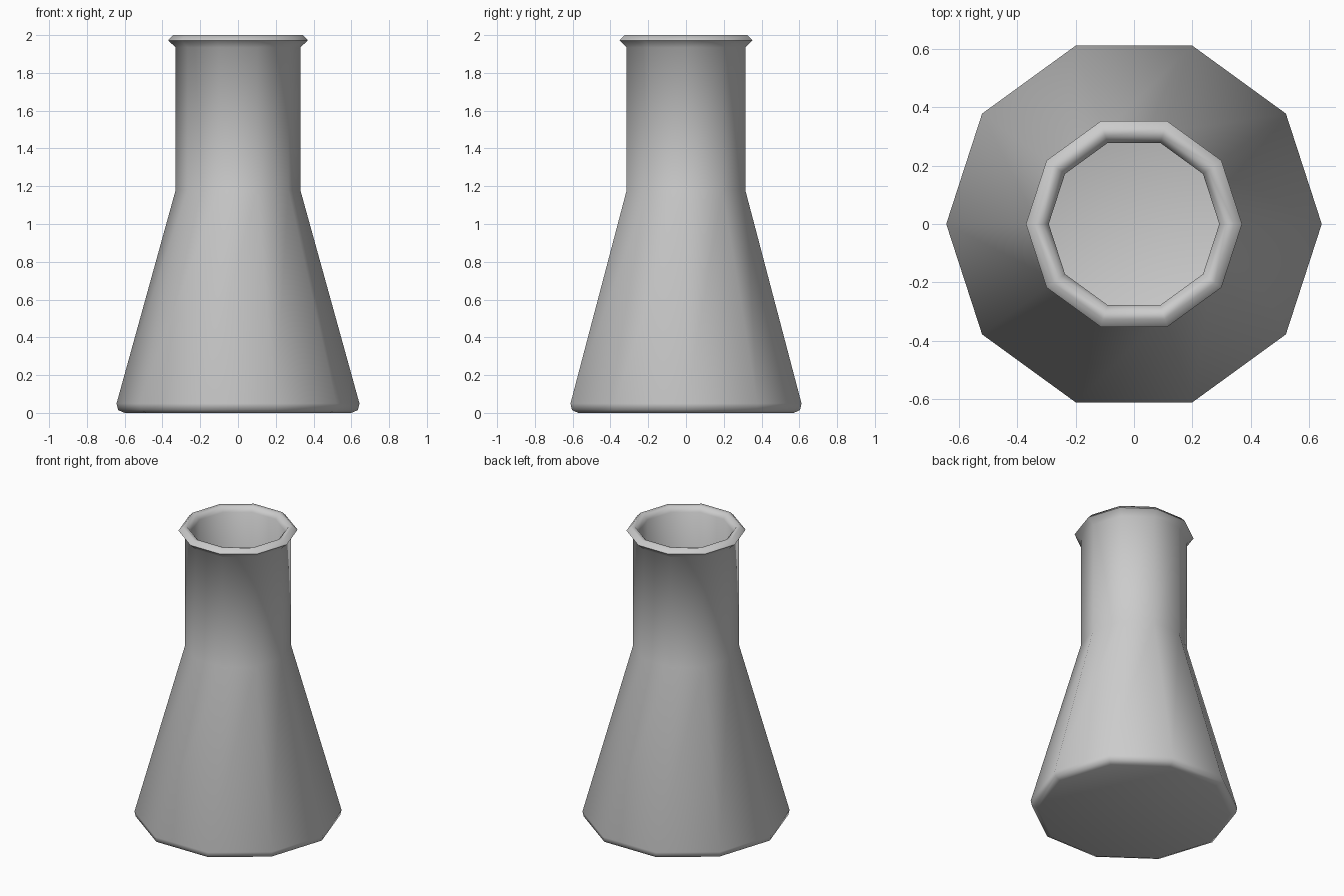
import bpy, bmesh, math

if "Cube" in bpy.data.objects:
    bpy.data.objects.remove(bpy.data.objects["Cube"])

SIDES = 10

# Closed wall profile (radius, height): outside from base to lip, then back down inside
profile = [
    (0.60, 0.0), (0.635, 0.015), (0.643, 0.05),      # rounded foot
    (0.33, 1.18), (0.33, 1.935),                     # cone and neck
    (0.37, 1.972), (0.343, 2.0), (0.315, 1.995),     # flared lip
    (0.292, 1.965), (0.292, 1.18),                   # inner neck
    (0.60, 0.06), (0.57, 0.035),                     # inner cone and floor edge
]

bm = bmesh.new()
rings = []
for r, z in profile:
    rings.append([bm.verts.new((r * math.cos(2 * math.pi * i / SIDES),
                                r * math.sin(2 * math.pi * i / SIDES), z))
                  for i in range(SIDES)])

# Side walls
for a, b in zip(rings, rings[1:]):
    for i in range(SIDES):
        j = (i + 1) % SIDES
        bm.faces.new((a[i], a[j], b[j], b[i]))

# Underside and inner floor
bm.faces.new(rings[0][::-1])
bm.faces.new(rings[-1])
bmesh.ops.recalc_face_normals(bm, faces=bm.faces[:])

mesh = bpy.data.meshes.new("conical_flask")
bm.to_mesh(mesh)
bm.free()
flask = bpy.data.objects.new("conical_flask", mesh)
bpy.context.collection.objects.link(flask)

# Smooth shading around the sides
bpy.context.view_layer.objects.active = flask
flask.select_set(True)
bpy.ops.object.shade_smooth_by_angle(angle=math.radians(60))
